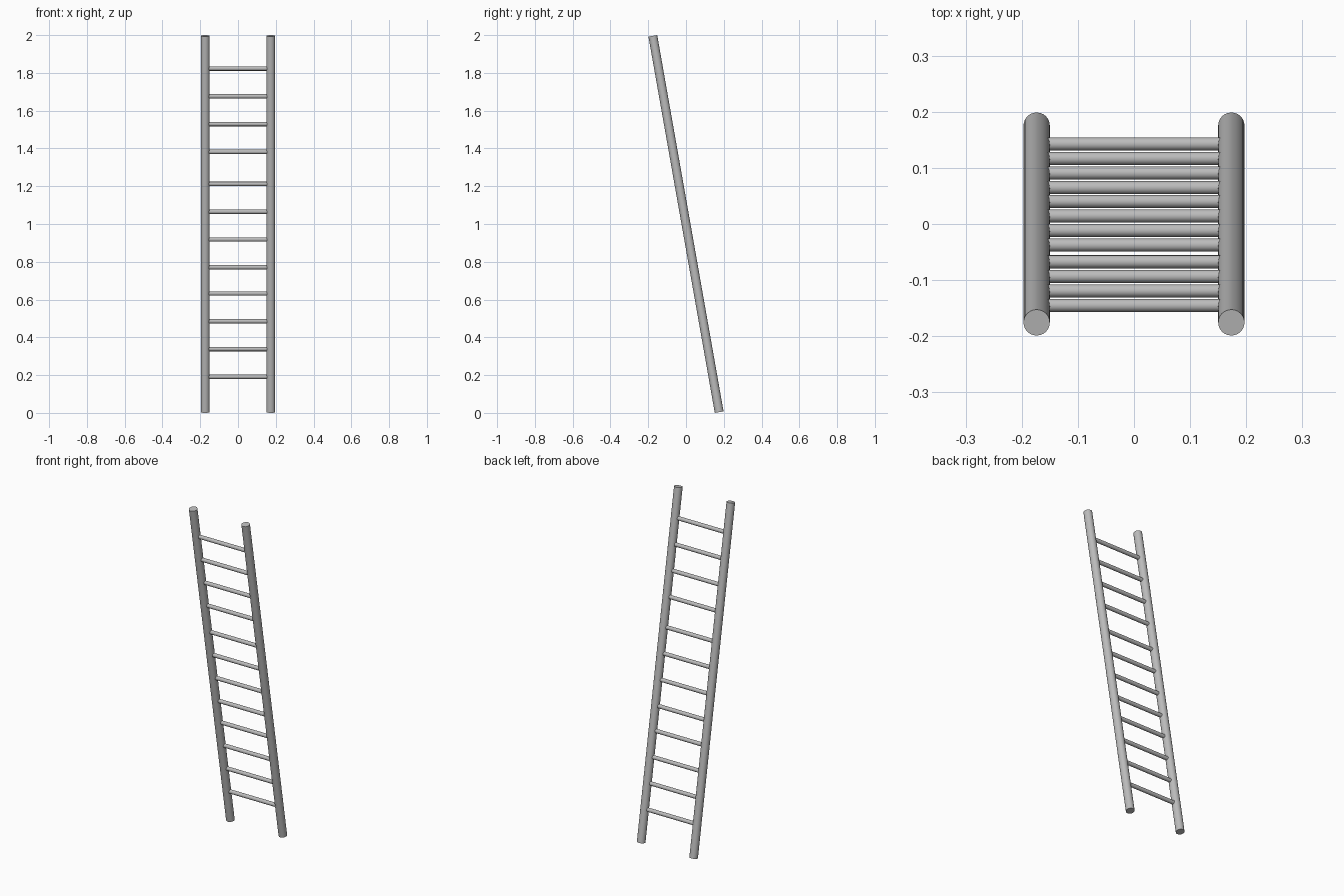
import bpy
import math
from mathutils import Matrix

cube = bpy.data.objects.get("Cube")
if cube:
    bpy.data.objects.remove(cube, do_unlink=True)


def make_material(name, rgb):
    mat = bpy.data.materials.new(name)
    mat.use_nodes = True
    mat.diffuse_color = (*rgb, 1)
    mat.node_tree.nodes["Principled BSDF"].inputs["Base Color"].default_value = (*rgb, 1)
    return mat


metal = make_material("grey metal", (0.5, 0.5, 0.5))

LEAN = math.radians(10)
RAIL_RADIUS, RAIL_X = 0.0235, 0.1735
RUNG_RADIUS = 0.0117
RAIL_LENGTH = (2 - 2 * RAIL_RADIUS * math.sin(LEAN)) / math.cos(LEAN)


def rod(name, radius, length, sides, location, rotation):
    bpy.ops.mesh.primitive_cylinder_add(vertices=sides, radius=radius, depth=length,
                                        location=location, rotation=rotation)
    obj = bpy.context.object
    obj.name = name
    obj.data.materials.append(metal)
    bpy.ops.object.shade_smooth_by_angle(angle=math.radians(30))
    return obj


# Two leaning side rails
for side, sign in (("left", 1), ("right", -1)):
    rod(f"{side}_rail", RAIL_RADIUS, RAIL_LENGTH, 24,
        (sign * RAIL_X, 0, 1), (LEAN, 0, 0))

# Three groups of four rungs, following the lean
group_starts = (0.191, 0.771, 1.382)
for group, start in enumerate(group_starts):
    for step in range(4):
        z = start + 0.147 * step
        rod(f"rung_{group * 4 + step + 1}", RUNG_RADIUS, 2 * RAIL_X - RAIL_RADIUS, 16,
            (0, (1 - z) * math.tan(LEAN), z), (0, math.pi / 2, 0))
